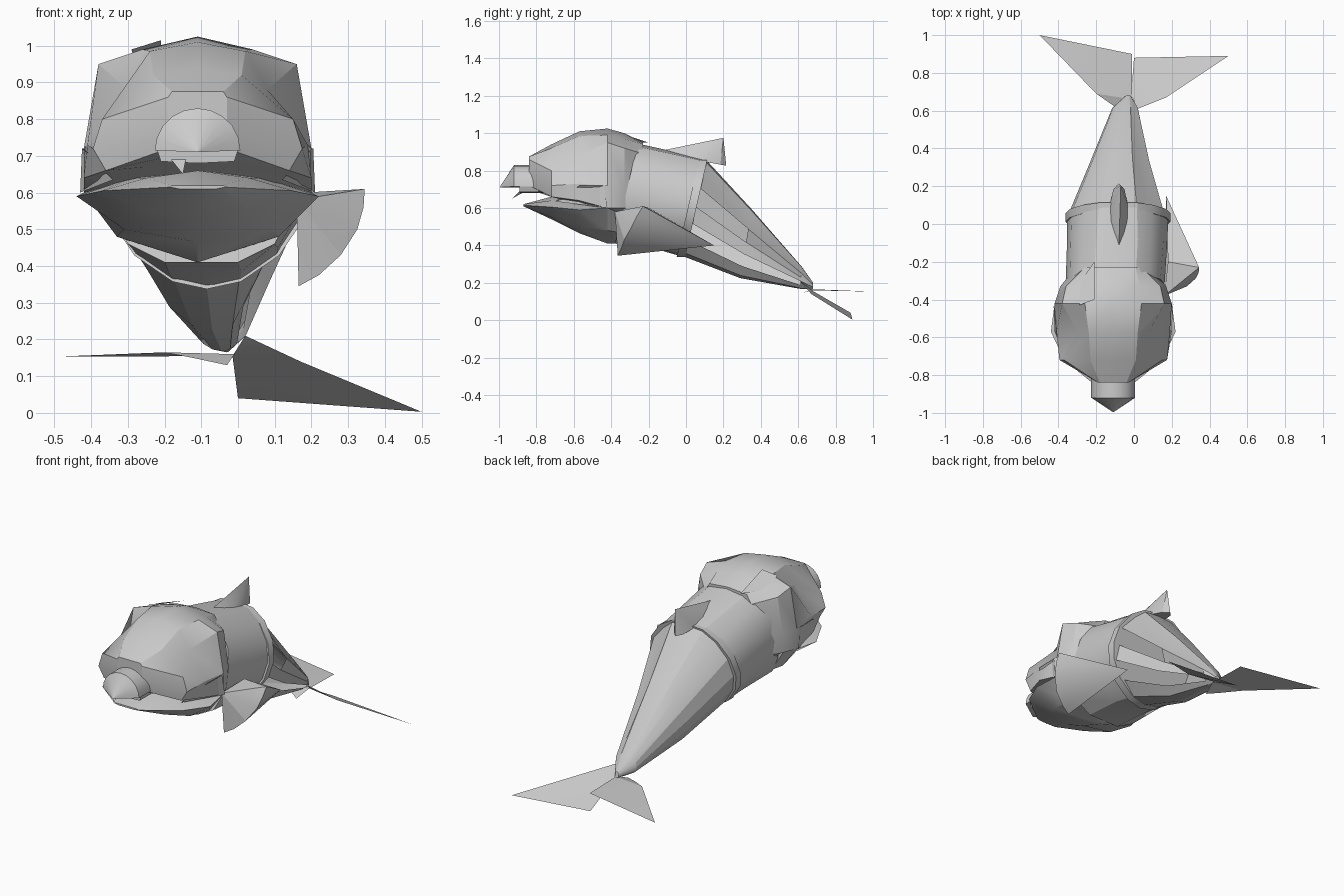
import bpy, bmesh, math
from mathutils import Vector

if "Cube" in bpy.data.objects:
    bpy.data.objects.remove(bpy.data.objects["Cube"])

grey = bpy.data.materials.new("plain grey")
grey.diffuse_color = (0.6, 0.6, 0.6, 1)
grey.use_nodes = True
grey.node_tree.nodes["Principled BSDF"].inputs["Base Color"].default_value = grey.diffuse_color


def finish(name, bm, angle=25):
    bmesh.ops.recalc_face_normals(bm, faces=bm.faces[:])
    me = bpy.data.meshes.new(name)
    bm.to_mesh(me)
    bm.free()
    me.materials.append(grey)
    ob = bpy.data.objects.new(name, me)
    bpy.context.collection.objects.link(ob)
    bpy.ops.object.select_all(action='DESELECT')
    ob.select_set(True)
    bpy.context.view_layer.objects.active = ob
    bpy.ops.object.shade_smooth_by_angle(angle=math.radians(angle))
    return ob


def ring(cx, y, half, lean=0.0):
    """Mirror a half section (dx, z), listed top to bottom, into a closed ring."""
    z0, z1 = half[0][1], half[-1][1]
    span = (z0 - z1) or 1
    yy = lambda z: y - lean * (z0 - z) / span
    right = [Vector((cx + d, yy(z), z)) for d, z in half]
    left = [Vector((cx - d, yy(z), z)) for d, z in reversed(half[1:-1])]
    return right + left


def loft(name, rings, angle=25, caps=True, gaps=()):
    bm = bmesh.new()
    rows = [[bm.verts.new(p) for p in r] for r in rings]
    n = len(rows[0])
    for k, (a, b) in enumerate(zip(rows, rows[1:])):
        for i in range(n):
            if (k, i) not in gaps:
                j = (i + 1) % n
                bm.faces.new((a[i], a[j], b[j], b[i]))
    if caps:
        bm.faces.new(rows[0])
        bm.faces.new(rows[-1])
    bmesh.ops.remove_doubles(bm, verts=bm.verts[:], dist=0.0005)
    return finish(name, bm, angle)


def plate(name, pts, faces):
    bm = bmesh.new()
    v = [bm.verts.new(p) for p in pts]
    for f in faces:
        bm.faces.new([v[i] for i in f])
    return finish(name, bm, 15)


CX = -0.11

# Domed upper head, with brow and sunken eye areas
loft("upper_head", [
    ring(CX, -0.84, [(0, .875), (.07, .875), (.08, .86), (.08, .79), (.08, .72), (.07, .70), (0, .70)]),
    ring(CX, -0.72, [(0, .94), (.12, .92), (.26, .80), (.285, .72), (.25, .66), (.14, .67), (0, .67)]),
    ring(CX, -0.57, [(0, 1.01), (.13, .985), (.19, .88), (.30, .73), (.31, .64), (.20, .62), (0, .62)]),
    ring(CX, -0.42, [(0, 1.025), (.15, .99), (.27, .95), (.31, .72), (.31, .60), (.20, .56), (0, .56)]),
    ring(CX, -0.33, [(0, 1.0), (.14, .97), (.25, .92), (.28, .72), (.27, .60), (.20, .54), (0, .54)]),
    ring(CX, -0.23, [(0, .95), (.12, .94), (.15, .89), (.2, .72), (.2, .60), (.15, .54), (0, .54)]),
])

# Lower jaw, broad and boat shaped
loft("lower_jaw", [
    ring(CX, -0.87, [(0, .62), (.07, .62), (.075, .615), (.05, .61), (0, .61)]),
    ring(CX, -0.72, [(0, .66), (.14, .64), (.26, .605), (.14, .55), (0, .54)]),
    ring(CX, -0.57, [(0, .66), (.18, .64), (.33, .59), (.20, .50), (0, .465)]),
    ring(CX, -0.42, [(0, .66), (.18, .64), (.31, .60), (.22, .48), (0, .41)]),
    ring(CX, -0.36, [(0, .66), (.18, .64), (.27, .60), (.19, .47), (0, .41)]),
])

# Snout: half-round sleeve with a pointed cap
arc = [(0.112 * math.sin(t), 0.715 + 0.11 * math.cos(t))
       for t in (i * math.pi / 10 for i in range(6))]


def snout_ring(y, s):
    return ring(CX, y, [(d * s, .71 + (z - .71) * s) for d, z in arc] + [(0, .71)])


loft("snout", [snout_ring(-0.70, 1.04), snout_ring(-0.92, 1.04), snout_ring(-0.925, .96),
               snout_ring(-0.995, .03)])
loft("snout_underside", [
    ring(CX, y, [(0, .715), (.11, .715), (.10, .685), (0, .68)]) for y in (-0.89, -0.70)])
plate("tooth", [(-.19, -.88, .70), (-.14, -.88, .70), (-.15, -.93, .65), (-.16, -.84, .70)],
      [(0, 1, 2), (1, 3, 2), (3, 0, 2)])

# Cheek flaps below the eyes
for side, name in ((1, "right_cheek"), (-1, "left_cheek")):
    plate(name, [(CX + side * d, y, z) for d, y, z in (
        (.31, -.57, .72), (.315, -.44, .72), (.32, -.42, .60), (.23, -.70, .635))],
        [(0, 1, 3), (1, 2, 3)])

# Small crest on the left of the crown
plate("crown_crest", [(-.29, -.43, .99), (-.21, -.40, 1.015), (-.21, -.20, .95), (-.28, -.30, .95)],
      [(0, 1, 3), (1, 2, 3)])

# Barrel body, its rear rim leaning forward at the belly
rim = [(0, .86), (.10, .85), (.18, .80), (.245, .71), (.268, .61), (.25, .52), (.19, .43), (.09, .36), (0, .34)]
loft("body", [
    ring(-.10, -.26, [(0, .945), (.11, .93), (.18, .89), (.24, .80), (.262, .68), (.25, .56),
                      (.20, .46), (.10, .41), (0, .41)], .12),
    ring(-.09, -.08, [(0, .905), (.11, .89), (.18, .84), (.245, .75), (.265, .64), (.25, .54),
                      (.20, .45), (.10, .385), (0, .375)], .06),
    ring(-.085, .10, rim, .12),
])
loft("body_rim", [ring(-.085, y, [(d * 1.035, .6 + (z - .6) * 1.01) for d, z in rim], .12)
                  for y in (.07, .115)])


# Tapering tail, pleated on its right side with a few open slits
def tail_ring(cx, y, width, top, bottom, pleat, lean):
    half = [(d / .268 * width, bottom + (z - .34) / .52 * (top - bottom)) for d, z in rim]
    pts = ring(cx, y, half, lean)
    for i in (2, 4, 6):
        pts[i].x = cx + (pts[i].x - cx) * pleat
    return pts


loft("tail", [
    tail_ring(-.085, .11, .262, .855, .34, .9, .12),
    tail_ring(-.07, .35, .165, .595, .225, .72, .06),
    tail_ring(-.045, .62, .07, .285, .168, .85, .01),
    tail_ring(-.03, .68, .012, .20, .165, 1, 0),
], 20, False, gaps={(0, 3), (1, 5), (0, 5)})

# Back fin: oval base swept to a rear point
bm = bmesh.new()
apex = bm.verts.new((-.07, .20, .975))
base = []
for i in range(10):
    t = i * math.tau / 10
    y = .05 + .165 * math.cos(t)
    base.append(bm.verts.new((-.08 + .05 * math.sin(t), y, .885 - .24 * (y + .11) * .75)))
base[5].co.z = .91
for i in range(10):
    bm.faces.new((base[i], base[(i + 1) % 10], apex))
bm.faces.new(base)
finish("back_fin", bm, 30)

# Right side fin: curved front edge fanning back to a point
plate("side_fin", [
    (.17, .15, .40), (.16, -.38, .58), (.345, -.23, .61), (.342, -.26, .56), (.325, -.29, .50),
    (.28, -.33, .43), (.22, -.35, .375), (.165, -.365, .345), (.18, -.20, .60)],
    [(0, i, i + 1) for i in range(2, 7)] + [(1, i, i + 1) for i in range(2, 7)]
    + [(1, 2, 8), (8, 2, 0)])

# Flat tail flukes, the right one drooping
plate("left_fluke", [(-.50, 1.0, .153), (-.20, .69, .165), (-.10, .62, .145), (-.03, .58, .13),
                     (-.01, .66, .16), (-.01, .90, .155)],
      [(0, 1, 5), (1, 4, 5), (1, 2, 4), (2, 3, 4)])
plate("right_fluke", [(.50, .89, .003), (.17, .67, .14), (.02, .61, .21), (-.015, .68, .155),
                      (0, .88, .04)],
      [(0, 1, 4), (1, 3, 4), (1, 2, 3)])
